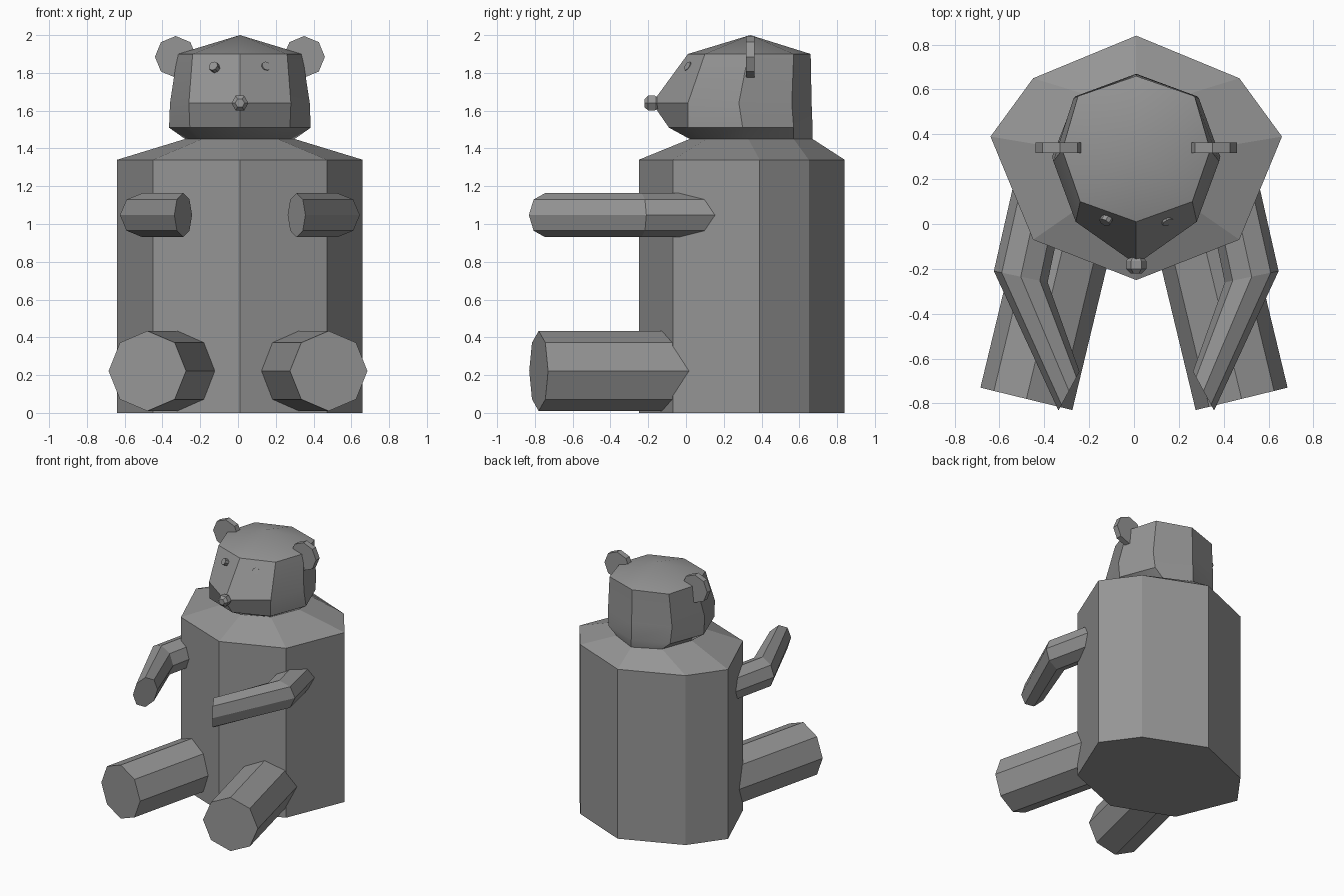
import bpy, bmesh
from math import sin, cos, tau, radians
from mathutils import Vector

if "Cube" in bpy.data.objects:
    bpy.data.objects.remove(bpy.data.objects["Cube"])

grey = bpy.data.materials.new("plain_grey")
grey.use_nodes = True
GREY = (0.3, 0.3, 0.3, 1)
grey.diffuse_color = GREY
grey.node_tree.nodes["Principled BSDF"].inputs["Base Color"].default_value = GREY
MID = 0.01  # x of the symmetry plane


def loft(name, rings, tip=None):
    """Skin a list of rings, capping the ends with a face or a tip point."""
    bm = bmesh.new()
    loops = [[bm.verts.new(p) for p in ring] for ring in rings]
    n = len(loops[0])
    for a, b in zip(loops, loops[1:]):
        for i in range(n):
            j = (i + 1) % n
            bm.faces.new((a[i], a[j], b[j], b[i]))
    bm.faces.new(loops[0])
    if tip:
        top = bm.verts.new(tip)
        for i in range(n):
            bm.faces.new((loops[-1][i], loops[-1][(i + 1) % n], top))
    else:
        bm.faces.new(loops[-1])
    bmesh.ops.recalc_face_normals(bm, faces=bm.faces)
    mesh = bpy.data.meshes.new(name)
    bm.to_mesh(mesh)
    bm.free()
    mesh.materials.append(grey)
    obj = bpy.data.objects.new(name, mesh)
    bpy.context.collection.objects.link(obj)
    return obj


def ring(centre, u, v, sides=8):
    """Polygon around centre spanned by the half-axes u and v."""
    c, u, v = Vector(centre), Vector(u), Vector(v)
    return [c + u * cos(tau * i / sides) + v * sin(tau * i / sides) for i in range(sides)]


def disc(name, centre, normal, radius, depth, sides=8):
    n = Vector(normal).normalized()
    u = n.cross((0, 0, 1)).normalized()
    v = u.cross(n)
    c = Vector(centre)
    return loft(name, [ring(c + n * d, u * radius, v * radius, sides)
                       for d in (-depth / 2, depth / 2)])


def outline(z, front, corner, side, rear, back):
    """Symmetric eight-sided outline from its half profile."""
    half = [corner, side, rear]
    pts = [(0, front)] + half + [(0, back)] + [(-x, y) for x, y in reversed(half)]
    return [(x + MID, y, z) for x, y in pts]


# Torso with sloping shoulders
trunk = (-0.25, (0.46, -0.07), (0.65, 0.39), (0.46, 0.65), 0.84)
neck = outline(1.45, 0.02, (0.2, 0.11), (0.29, 0.33), (0.2, 0.57), 0.67)
loft("torso", [outline(0, *trunk), outline(1.34, *trunk), neck])

# Head with pointed snout and low crown
head = loft("head", [
    neck,
    outline(1.51, -0.09, (0.265, 0.01), (0.375, 0.3), (0.27, 0.57), 0.67),
    outline(1.64, -0.18, (0.27, 0.01), (0.37, 0.28), (0.28, 0.56), 0.665),
    outline(1.9, 0.01, (0.25, 0.1), (0.33, 0.33), (0.26, 0.57), 0.66),
], tip=(MID, 0.34, 2))
bpy.context.view_layer.objects.active = head
head.select_set(True)
bpy.ops.object.shade_smooth_by_angle(angle=radians(30))

# Nose
loft("nose", [ring((MID, y, 1.64), (r, 0, 0), (0, 0, r), 6)
              for y, r in ((-0.14, 0.025), (-0.165, 0.045), (-0.2, 0.045), (-0.22, 0.025))])

for label, s in (("left", 1), ("right", -1)):
    # Ears and eyes
    disc(label + "_ear", (MID + s * 0.34, 0.34, 1.885), (0, 1, 0), 0.11, 0.045)
    disc(label + "_eye", (MID + s * 0.135, 0.018, 1.83), (s * 0.42, -0.76, 0.46), 0.026, 0.03)

    # Bent arm: shoulder, elbow, slanted hand end
    up = (0, 0, 0.117)
    loft(label + "_arm", [
        ring((MID + s * 0.42, 0.2, 1.047), (s * 0.115, 0.03, 0), up),
        ring((MID + s * 0.515, -0.235, 1.047), (s * 0.12, 0.025, 0), up),
        ring((MID + s * 0.3, -0.745, 1.047), (s * 0.047, -0.087, 0), up),
    ])

    # Straight splayed leg
    across, up = (s * 0.205, 0.05, 0), (0, 0, 0.212)
    loft(label + "_leg", [
        ring((s * 0.48, -0.78, 0.222), across, up),
        ring((s * 0.28, 0.05, 0.222), across, up),
    ])
